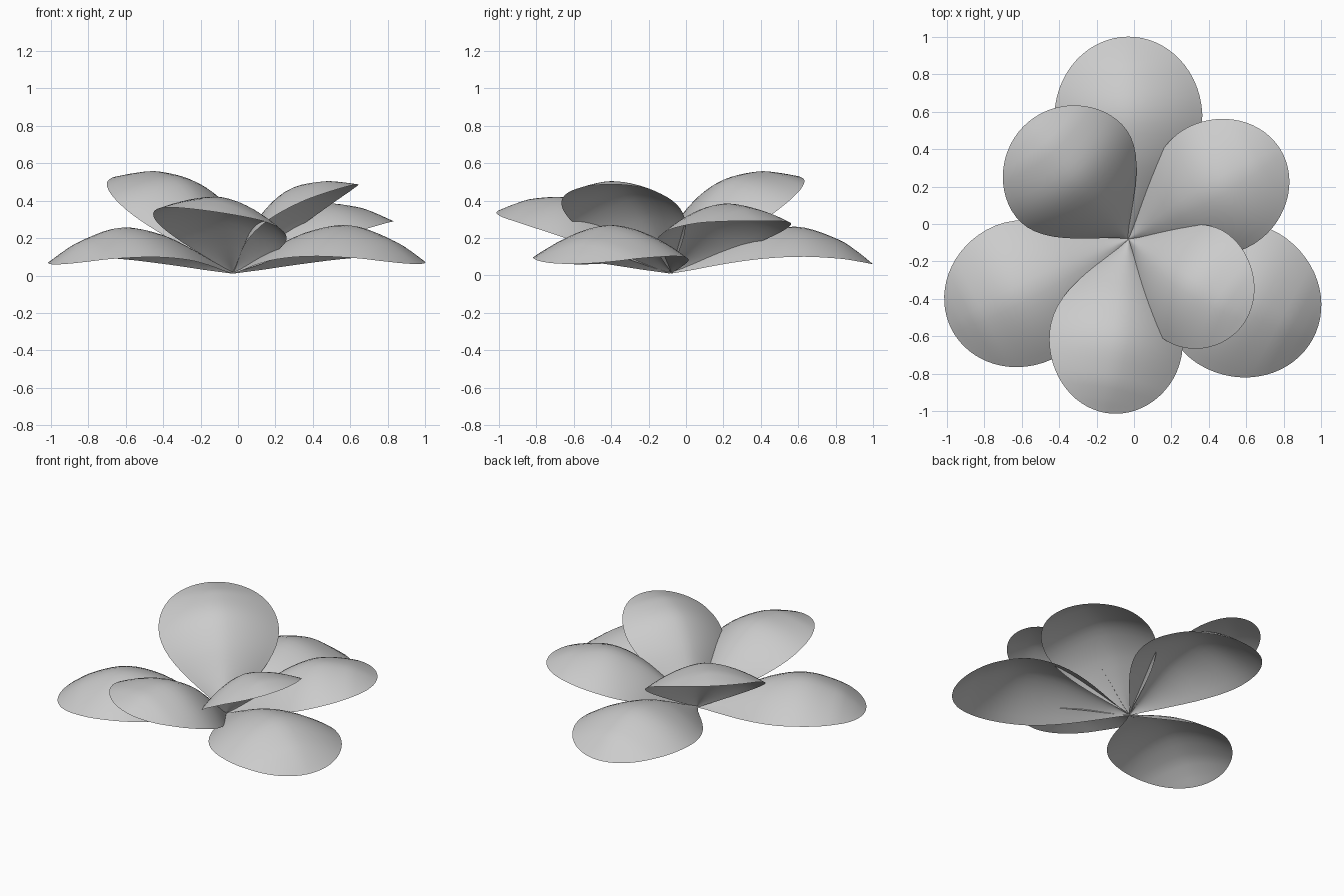
import bpy, bmesh, math
from mathutils import Matrix, Vector

if "Cube" in bpy.data.objects:
    bpy.data.objects.remove(bpy.data.objects["Cube"])

HUB = Vector((-0.03, -0.08, 0.02))
# Side profile of an untilted petal: distance along, ridge height, rim height
PROFILE = [(0.0, 0.0, -0.01), (0.12, 0.055, 0.01), (0.25, 0.12, 0.035),
           (0.45, 0.205, 0.065), (0.68, 0.24, 0.08), (0.9, 0.17, 0.07),
           (1.0, 0.105, 0.055), (1.08, 0.04, 0.04)]
LENGTH = 1.08
ROWS, COLS = 26, 16


def sample(x):
    """Smooth (Catmull-Rom style) heights of ridge and rim at distance x."""
    n = len(PROFILE)
    i = max(k for k in range(n - 1) if PROFILE[k][0] <= x + 1e-9)
    x0, x1 = PROFILE[i][0], PROFILE[i + 1][0]
    t = (x - x0) / (x1 - x0)

    def slope(k, c):
        a, b = PROFILE[max(k - 1, 0)], PROFILE[min(k + 1, n - 1)]
        return (b[c] - a[c]) / (b[0] - a[0])

    out = []
    for c in (1, 2):
        a, b = PROFILE[i][c], PROFILE[i + 1][c]
        h = x1 - x0
        out.append((2*t**3 - 3*t*t + 1) * a + (t**3 - 2*t*t + t) * h * slope(i, c)
                   + (3*t*t - 2*t**3) * b + (t**3 - t*t) * h * slope(i + 1, c))
    return out


def half_width(t):
    """Wedge-shaped base running into a round tip."""
    if t < 0.6:
        return 0.395 * math.sin(math.pi / 2 * t / 0.6) ** 1.1
    return 0.395 * math.sqrt(max(0.0, 1 - ((t - 0.6) / 0.4) ** 2))


def petal(name, angle, length, tilt, roll, width=1.0):
    bm = bmesh.new()
    grid = []
    for i in range(ROWS + 1):
        t = math.sin(math.pi / 2 * i / ROWS)      # denser rows at the tip
        w = max(half_width(t), 0.003) * width
        ridge, rim = sample(t * LENGTH)
        row = []
        for j in range(COLS + 1):
            s = 2 * j / COLS - 1
            z = ridge - (ridge - rim) * abs(s) ** 1.7
            row.append(bm.verts.new((t * LENGTH, s * w, z)))
        grid.append(row)
    for i in range(ROWS):
        for j in range(COLS):
            bm.faces.new((grid[i][j], grid[i + 1][j], grid[i + 1][j + 1], grid[i][j + 1]))
    m = (Matrix.Translation(HUB)
         @ Matrix.Rotation(math.radians(angle), 4, 'Z')
         @ Matrix.Rotation(math.radians(-tilt), 4, 'Y')
         @ Matrix.Rotation(math.radians(roll), 4, 'X')
         @ Matrix.Scale(length / LENGTH, 4))
    bm.transform(m)
    for f in bm.faces:
        f.smooth = True
    me = bpy.data.meshes.new(name)
    bm.to_mesh(me)
    bm.free()
    bpy.context.collection.objects.link(bpy.data.objects.new(name, me))


# Outer, middle and inner petals: angle, length, tilt, roll
petal("outer_petal_back", 90, 1.08, 0, 0)
petal("outer_petal_left", 207, 1.06, 0, 0)
petal("outer_petal_right", -28.5, 1.12, 0, 0)
petal("middle_petal_right", 30, 0.98, 14, 0)
petal("middle_petal_front", 262, 0.99, 17, -8)
petal("inner_petal_left", 131, 0.97, 30, 0, 1.06)
petal("inner_petal_right", -34, 0.89, 29, 8, 1.02)
